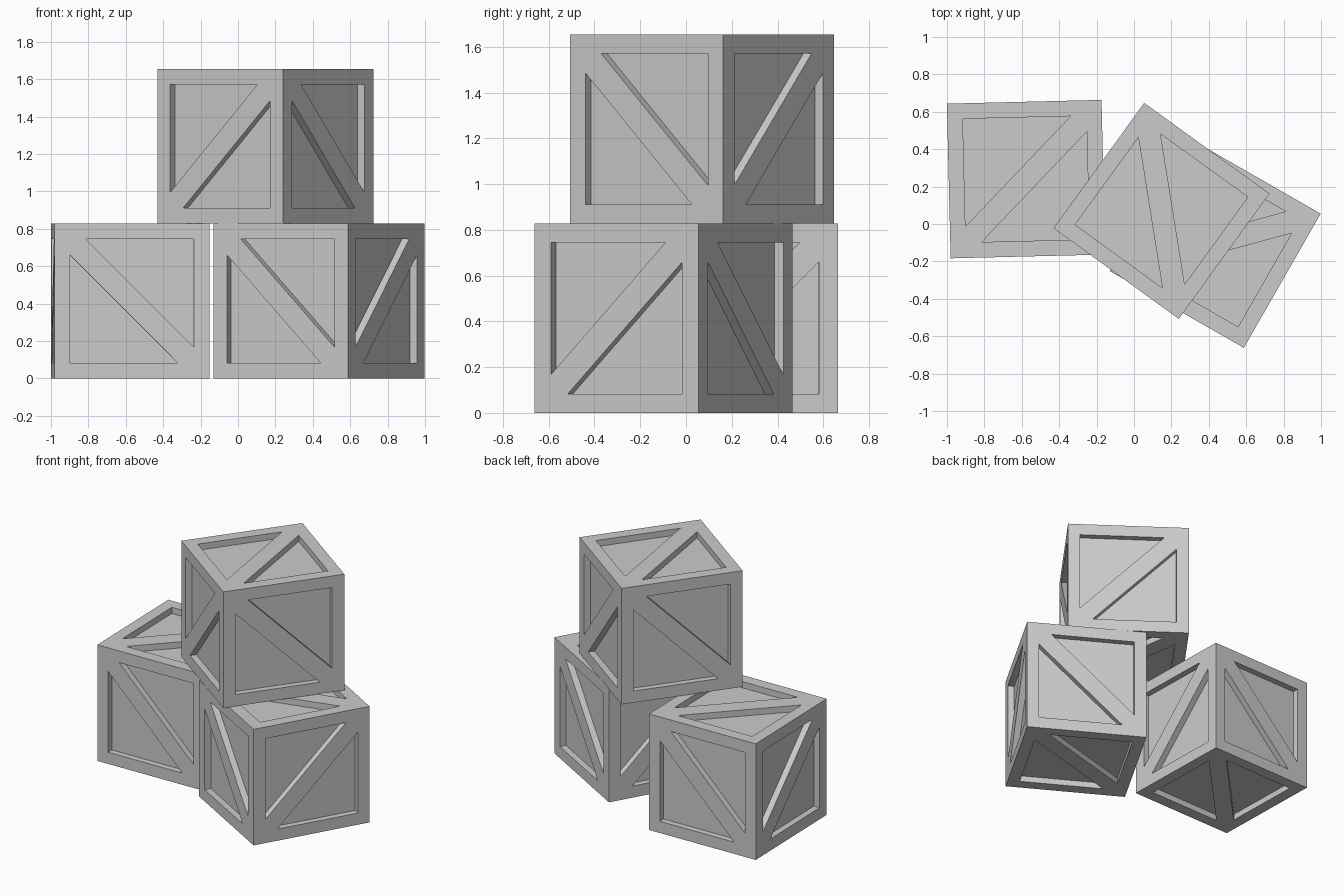
import bpy, bmesh
from math import radians
from mathutils import Vector, Matrix

if "Cube" in bpy.data.objects:
    bpy.data.objects.remove(bpy.data.objects["Cube"])

S = 0.827          # crate side
H = S / 2
A = H - 0.083      # half width of the panel inside the frame
G = 0.085          # brace offset along each panel edge
D = 0.044          # recess depth
X, Y, Z = Vector((1, 0, 0)), Vector((0, 1, 0)), Vector((0, 0, 1))


def add_prism(bm, pts, n):
    """Triangular prism cutting from just outside the face down to depth D."""
    outer = [bm.verts.new(p + n * (H + 0.02)) for p in pts]
    inner = [bm.verts.new(p + n * (H - D)) for p in pts]
    bm.faces.new(outer)
    bm.faces.new(inner[::-1])
    for i in range(3):
        j = (i + 1) % 3
        bm.faces.new((outer[i], inner[i], inner[j], outer[j]))


def mesh_object(name, bm):
    bmesh.ops.recalc_face_normals(bm, faces=bm.faces[:])
    me = bpy.data.meshes.new(name)
    bm.to_mesh(me)
    bm.free()
    ob = bpy.data.objects.new(name, me)
    bpy.context.collection.objects.link(ob)
    return ob


# Each face: brace runs along u + v
faces = [(X, Y, Z), (X, Y, -Z)]
for k in range(4):
    r = Matrix.Rotation(radians(90 * k), 3, 'Z')
    faces.append((r @ X * (-1 if k % 2 == 0 else 1), Z, r @ -Y))

# Triangular recess cutters, two per face
bm = bmesh.new()
tri = [(-A, A), (A - G, A), (-A, -A + G)]
for u, v, n in faces:
    for s in (1, -1):
        add_prism(bm, [u * a * s + v * b * s for a, b in tri], n)
cutter = mesh_object("recess_cutter", bm)
cutter.hide_render = True

# Crate body with the recesses cut out
bm = bmesh.new()
bmesh.ops.create_cube(bm, size=S)
crate = mesh_object("left_crate", bm)
mod = crate.modifiers.new("recesses", 'BOOLEAN')
mod.operation = 'DIFFERENCE'
mod.solver = 'EXACT'
mod.object = cutter
dg = bpy.context.evaluated_depsgraph_get()
body = bpy.data.meshes.new_from_object(crate.evaluated_get(dg))
crate.modifiers.clear()
crate.data = body
bpy.data.objects.remove(cutter)

# Stack: two crates below, one resting on top
right = bpy.data.objects.new("right_crate", body)
top = bpy.data.objects.new("top_crate", body)
for ob in (right, top):
    bpy.context.collection.objects.link(ob)
for ob, loc, ang in ((crate, (-0.577, 0.24, H), 1.4),
                     (right, (0.434, -0.098, H), -29.8),
                     (top, (0.147, 0.07, S + H), 54.1)):
    ob.location = loc
    ob.rotation_euler.z = radians(ang)
